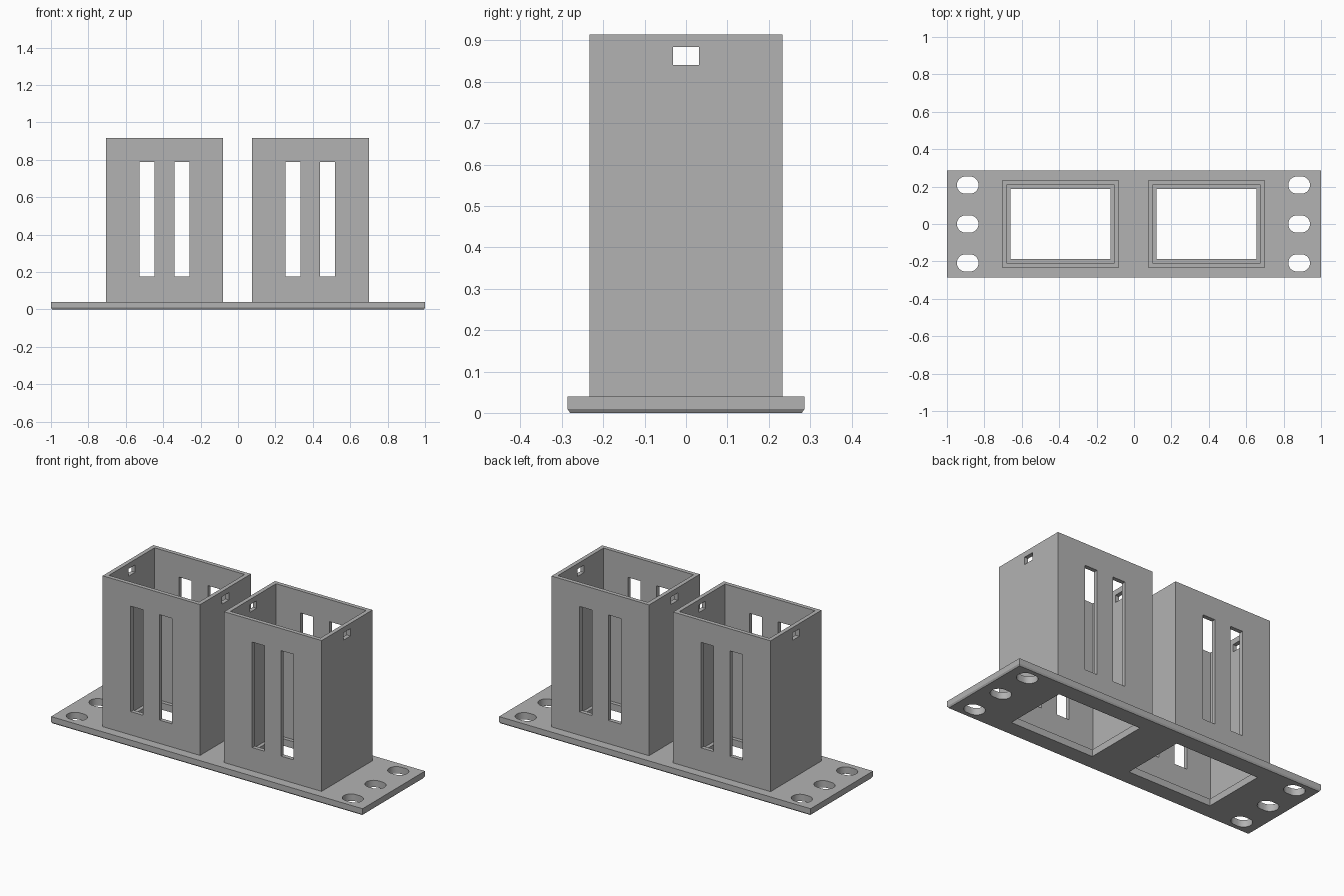
import bpy
import bmesh
from math import cos, sin, pi, radians

cube = bpy.data.objects.get("Cube")
if cube:
    bpy.data.objects.remove(cube, do_unlink=True)

grey = bpy.data.materials.new("plain grey")
grey.use_nodes = True
colour = (0.45, 0.45, 0.45, 1)
grey.diffuse_color = colour
grey.node_tree.nodes["Principled BSDF"].inputs["Base Color"].default_value = colour

# Main dimensions
PLATE_X, PLATE_Y, PLATE_Z = 1.0, 0.286, 0.04
TOWER_X, TOWER_Y, TOP = 0.313, 0.233, 0.915
WALL, LEDGE = 0.024, 0.045
SHIFT = -0.003
TOWERS = {"right": SHIFT - 0.39, "left": SHIFT + 0.39}


def prism(name, outline, z0, z1, inset=None):
    """Extrude an outline upwards; inset is (width, height) of a lower chamfer."""
    bm = bmesh.new()
    levels = [(z0, 0), (z1, 0)]
    if inset:
        levels = [(z0, inset[0]), (z0 + inset[1], 0), (z1, 0)]
    rings = []
    for z, d in levels:
        rings.append([bm.verts.new((x - d * (1 if x > 0 else -1),
                                    y - d * (1 if y > 0 else -1), z))
                      if d else bm.verts.new((x, y, z)) for x, y in outline])
    bm.faces.new(rings[0][::-1])
    bm.faces.new(rings[-1])
    n = len(outline)
    for low, high in zip(rings, rings[1:]):
        for i in range(n):
            j = (i + 1) % n
            bm.faces.new((low[i], low[j], high[j], high[i]))
    mesh = bpy.data.meshes.new(name)
    bm.to_mesh(mesh)
    bm.free()
    mesh.materials.append(grey)
    obj = bpy.data.objects.new(name, mesh)
    bpy.context.collection.objects.link(obj)
    return obj


def rect(cx, cy, hx, hy):
    return [(cx - hx, cy - hy), (cx + hx, cy - hy), (cx + hx, cy + hy), (cx - hx, cy + hy)]


def rounded_slot(cx, cy, straight, r, steps=16):
    pts = []
    for side, start in ((1, -pi / 2), (-1, pi / 2)):
        for i in range(steps + 1):
            a = start + pi * i / steps
            pts.append((cx + side * straight + r * cos(a), cy + r * sin(a)))
    return pts


def cut(obj, cutters):
    """Subtract every cutter, then discard it."""
    bpy.ops.object.select_all(action='DESELECT')
    bpy.context.view_layer.objects.active = obj
    obj.select_set(True)
    for c in cutters:
        c.hide_render = True
        mod = obj.modifiers.new("opening", 'BOOLEAN')
        mod.operation = 'DIFFERENCE'
        mod.solver = 'EXACT'
        mod.object = c
        bpy.ops.object.modifier_apply(modifier=mod.name)
        bpy.data.objects.remove(c, do_unlink=True)
    bpy.ops.object.shade_smooth_by_angle(angle=radians(30))


# Base plate with chamfered underside, tower openings and mounting slots
plate = prism("base_plate", rect(0, 0, PLATE_X, PLATE_Y), 0, PLATE_Z, (0.006, 0.009))
openings = [prism("tower_opening", rect(cx, 0, TOWER_X - LEDGE, TOWER_Y - LEDGE), -0.1, 0.1)
            for cx in TOWERS.values()]
for side in (-1, 1):
    for row in (-1, 0, 1):
        outline = rounded_slot(SHIFT + side * 0.886, row * 0.208, 0.012, 0.046)
        openings.append(prism("mounting_slot", outline, -0.1, 0.1))
cut(plate, openings)

# Two open towers with tall front and back slots and small side holes
for side, cx in TOWERS.items():
    tower = prism(side + "_tower", rect(cx, 0, TOWER_X, TOWER_Y), PLATE_Z, TOP)
    cutters = [prism("cavity", rect(cx, 0, TOWER_X - WALL, TOWER_Y - WALL), -0.1, 1.1)]
    for k in (-1, 1):
        cutters.append(prism("tall_slot", rect(cx + k * 0.0925, 0, 0.04, 0.4), 0.175, 0.787))
    cutters.append(prism("side_hole", rect(cx, 0, 0.36, 0.031), 0.841, 0.884))
    cut(tower, cutters)
